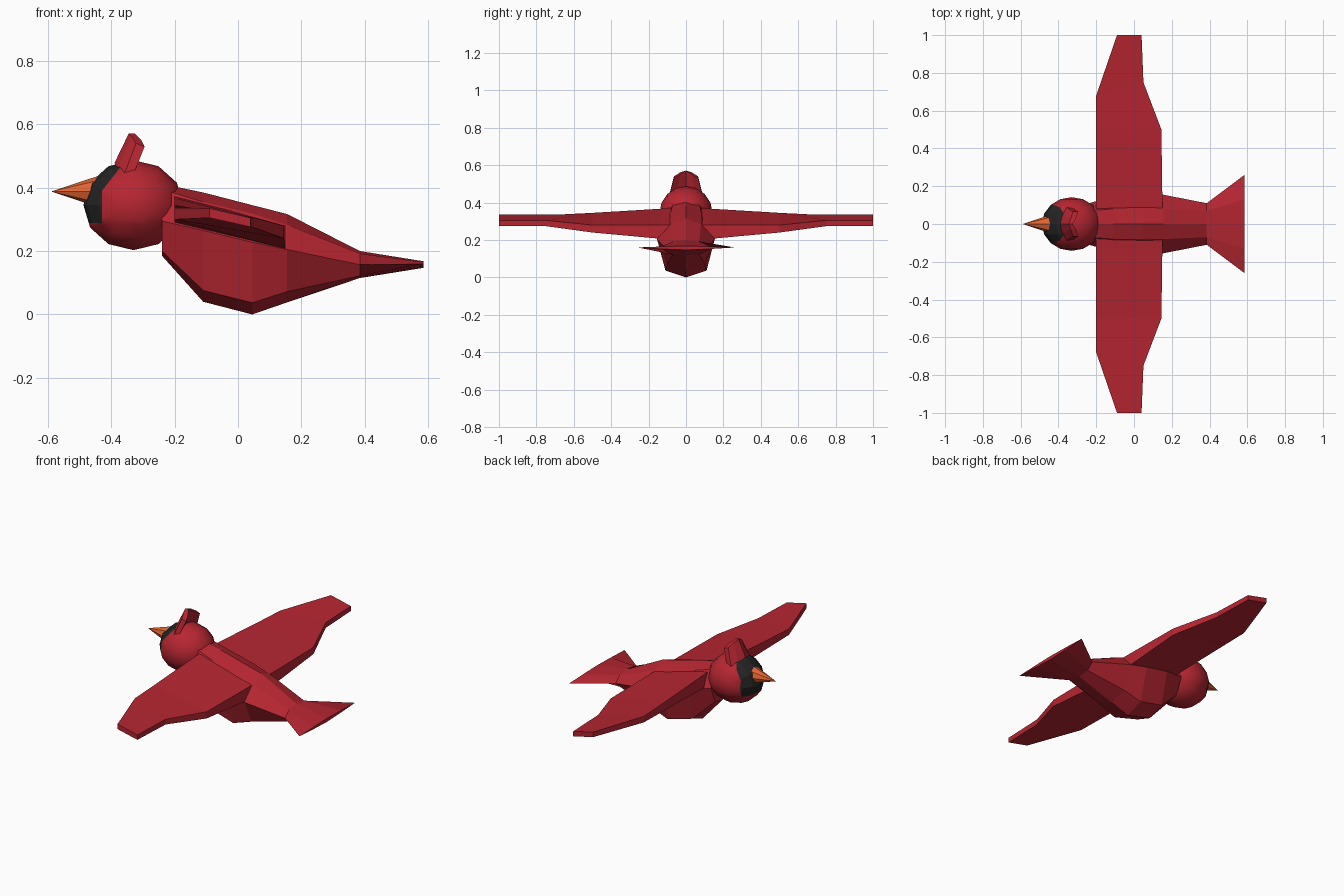
import bpy, bmesh, math
from mathutils import Vector, Matrix

if "Cube" in bpy.data.objects:
    bpy.data.objects.remove(bpy.data.objects["Cube"])


def material(name, col):
    m = bpy.data.materials.new(name)
    m.diffuse_color = (*col, 1)
    m.use_nodes = True
    m.node_tree.nodes["Principled BSDF"].inputs["Base Color"].default_value = m.diffuse_color
    return m


red = material("cardinal red", (0.47, 0.019, 0.031))
black = material("mask black", (0.017, 0.017, 0.018))
orange = material("beak orange", (0.76, 0.125, 0.032))


def finish(bm, name, *mats):
    bmesh.ops.recalc_face_normals(bm, faces=bm.faces)
    me = bpy.data.meshes.new(name)
    bm.to_mesh(me)
    bm.free()
    for m in mats:
        me.materials.append(m)
    ob = bpy.data.objects.new(name, me)
    bpy.context.collection.objects.link(ob)
    return ob


def loft(name, rings, mat):
    """Skin a list of equal-length point rings and cap both ends."""
    bm = bmesh.new()
    vs = [[bm.verts.new(p) for p in r] for r in rings]
    n = len(vs[0])
    for a, b in zip(vs, vs[1:]):
        for i in range(n):
            j = (i + 1) % n
            bm.faces.new((a[i], a[j], b[j], b[i]))
    bm.faces.new(vs[0])
    bm.faces.new(vs[-1])
    return finish(bm, name, mat)


# Body and fanned tail: x, ridge z, shoulder y z, side y z, belly y z, keel z
sections = [
    (-0.24, 0.412, 0.07, 0.395, 0.11, 0.295, 0.07, 0.20, 0.185),
    (-0.11, 0.385, 0.08, 0.355, 0.145, 0.265, 0.10, 0.076, 0.04),
    (0.045, 0.345, 0.08, 0.318, 0.16, 0.228, 0.11, 0.037, 0.0),
    (0.155, 0.317, 0.08, 0.283, 0.155, 0.205, 0.10, 0.072, 0.038),
    (0.385, 0.20, 0.07, 0.192, 0.11, 0.157, 0.07, 0.122, 0.115),
    (0.585, 0.168, 0.13, 0.165, 0.26, 0.160, 0.13, 0.152, 0.147),
]
rings = []
for x, zt, ys, zs, yw, zw, yl, zl, zk in sections:
    side = [(ys, zs), (yw, zw), (yl, zl)]
    rings.append([(x, 0, zt)] + [(x, y, z) for y, z in side] + [(x, 0, zk)]
                 + [(x, -y, z) for y, z in reversed(side)])
loft("body_and_tail", rings, red)

# Wings: leading (x, y, top, bottom) and trailing (x, y, top, bottom)
wing = [
    ((-0.2, 0.04, 0.375, 0.29), (0.15, 0.04, 0.28, 0.203)),
    ((-0.2, 0.12, 0.368, 0.29), (0.15, 0.14, 0.28, 0.207)),
    ((-0.2, 0.50, 0.345, 0.297), (0.145, 0.50, 0.28, 0.24)),
    ((-0.2, 0.68, 0.336, 0.30), (0.05, 0.75, 0.305, 0.274)),
    ((-0.09, 1.0, 0.335, 0.305), (0.04, 1.0, 0.305, 0.276)),
]
for s, label in ((1, "left"), (-1, "right")):
    loft(label + "_wing",
         [[(a[0], s * a[1], a[2]), (b[0], s * b[1], b[2]),
           (b[0], s * b[1], b[3]), (a[0], s * a[1], a[3])] for a, b in wing], red)

# Head: smooth low-poly ball, cut so the mask has clean edges
bm = bmesh.new()
bmesh.ops.create_uvsphere(bm, u_segments=12, v_segments=8, radius=1)
bmesh.ops.transform(bm, verts=bm.verts, matrix=Matrix.Translation((-0.33, 0, 0.345))
                    @ Matrix.Diagonal((0.158, 0.142, 0.142, 1))
                    @ Matrix.Rotation(math.radians(90), 4, 'X'))
cuts = [(Vector((-0.43, 0, 0.39)), Vector((-1, 0, 0))),
        (Vector((-0.43, 0, 0.39)), Vector((-0.07, 0, 0.055)).normalized()),
        (Vector((-0.43, 0, 0.288)), Vector((0, 0, 1)))]
for co, no in cuts:
    bmesh.ops.bisect_plane(bm, geom=bm.verts[:] + bm.edges[:] + bm.faces[:],
                           dist=1e-5, plane_co=co, plane_no=no)
for f in bm.faces:
    c = f.calc_center_median()
    front, brow, above = [(c - co).dot(no) > 0 for co, no in cuts]
    masked = above and (front or brow)
    f.material_index = int(masked)
    f.smooth = not masked
finish(bm, "head", red, black)

# Beak: faceted cone pointing along -x
bm = bmesh.new()
bmesh.ops.create_cone(bm, cap_ends=True, segments=8, radius1=0.048, radius2=0,
                      depth=0.145)
bmesh.ops.transform(bm, verts=bm.verts, matrix=Matrix.Translation((-0.5175, 0, 0.388))
                    @ Matrix.Rotation(math.radians(-90), 4, 'Y'))
finish(bm, "beak", orange)

# Crest: swept plate folded along its middle
crest = []
for y0, y1, fb, ft, bt, bb in (
        (-0.09, -0.065, (-0.36, 0.44), (-0.322, 0.54), (-0.295, 0.53), (-0.335, 0.43)),
        (-0.05, -0.03, (-0.38, 0.46), (-0.335, 0.562), (-0.306, 0.552), (-0.345, 0.44)),
        (0, 0, (-0.39, 0.478), (-0.345, 0.571), (-0.325, 0.571), (-0.35, 0.45))):
    crest.append([(p[0], y, p[1]) for p, y in ((fb, y0), (ft, y1), (bt, y1), (bb, y0))])
crest += [[(x, -y, z) for x, y, z in r] for r in reversed(crest[:2])]
loft("crest", crest, red)
